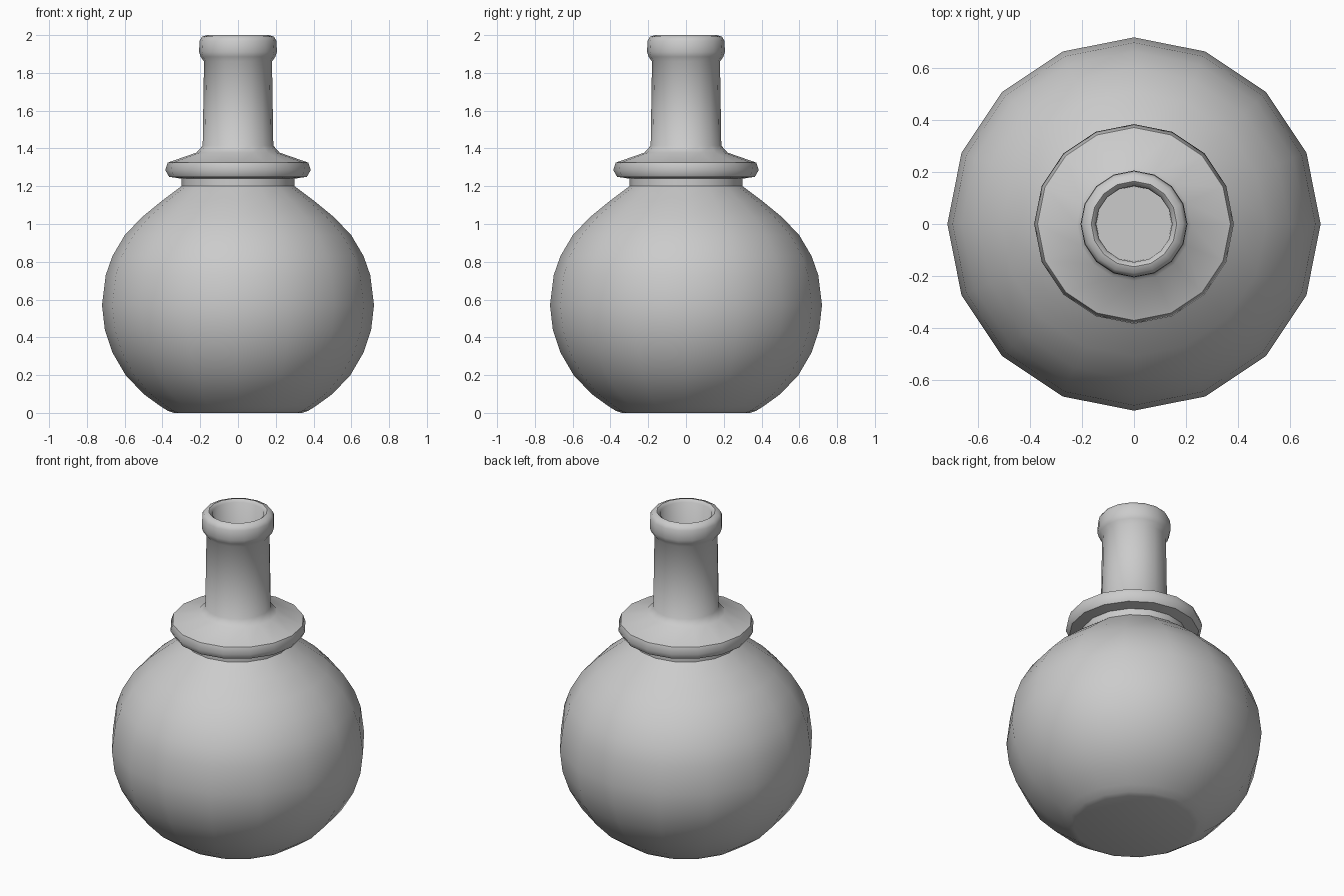
import bpy, bmesh, math

if "Cube" in bpy.data.objects:
    bpy.data.objects.remove(bpy.data.objects["Cube"])

SIDES = 16


def lathe(name, profile, angle=50):
    """Revolve (radius, z) points around z, closing both open ends with flat caps."""
    bm = bmesh.new()
    rings = []
    for r, z in profile:
        rings.append([bm.verts.new((r * math.cos(2 * math.pi * i / SIDES),
                                    r * math.sin(2 * math.pi * i / SIDES), z))
                      for i in range(SIDES)])
    for a, b in zip(rings, rings[1:]):
        for i in range(SIDES):
            j = (i + 1) % SIDES
            bm.faces.new((a[i], a[j], b[j], b[i]))
    bm.faces.new(rings[0][::-1])
    bm.faces.new(rings[-1])
    mesh = bpy.data.meshes.new(name)
    bm.to_mesh(mesh)
    bm.free()
    obj = bpy.data.objects.new(name, mesh)
    bpy.context.collection.objects.link(obj)
    bpy.ops.object.select_all(action='DESELECT')
    obj.select_set(True)
    bpy.context.view_layer.objects.active = obj
    bpy.ops.object.shade_smooth_by_angle(angle=math.radians(angle))
    return obj


# Round flask: bulb, collar, neck, rolled lip and the hollow mouth in one outline
lathe("flask", [
    # bulb
    (0.34, 0.0), (0.37, 0.01), (0.41, 0.035), (0.50, 0.10), (0.595, 0.20),
    (0.665, 0.32), (0.705, 0.44), (0.72, 0.57), (0.70, 0.73), (0.665, 0.83),
    (0.60, 0.94), (0.51, 1.035), (0.40, 1.125), (0.30, 1.20),
    # collar
    (0.30, 1.24), (0.365, 1.25), (0.385, 1.285), (0.372, 1.325),
    (0.22, 1.378),
    # neck
    (0.187, 1.415), (0.18, 1.86),
    # lip
    (0.198, 1.885), (0.206, 1.91), (0.204, 1.97), (0.19, 1.992), (0.165, 2.0),
    # mouth
    (0.147, 1.985), (0.145, 1.40),
])
